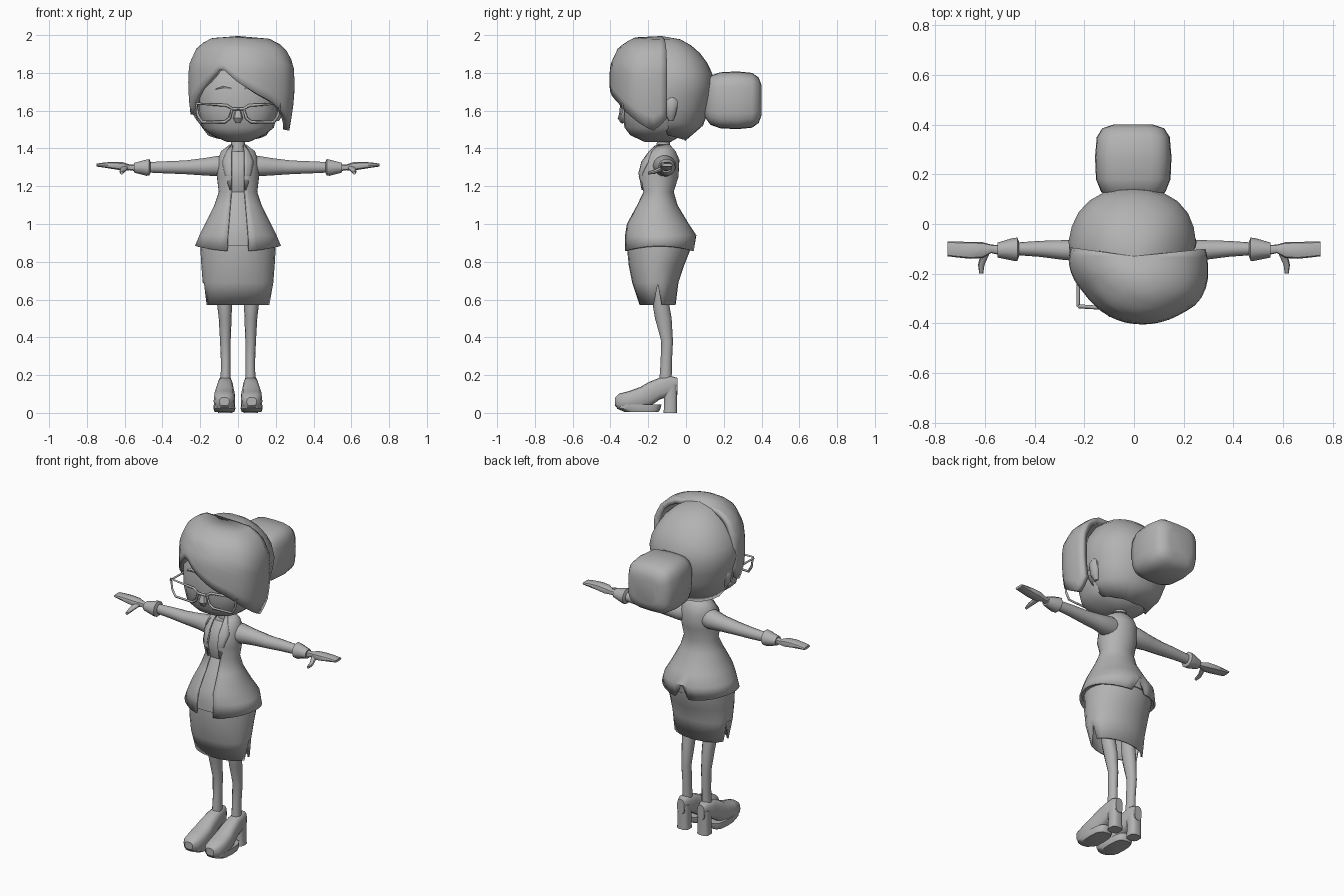
import bpy, bmesh, math
from mathutils import Vector

old = bpy.data.objects.get("Cube")
if old:
    bpy.data.objects.remove(old, do_unlink=True)

grey = bpy.data.materials.new("plain grey")
grey.use_nodes = True
grey.diffuse_color = (0.45, 0.45, 0.45, 1)
grey.node_tree.nodes["Principled BSDF"].inputs["Base Color"].default_value = grey.diffuse_color


def interp(table, t, k):
    """Linear lookup of column k in a table sorted by column 0."""
    for a, b in zip(table, table[1:]):
        if t <= b[0]:
            f = max(0, (t - a[0]) / (b[0] - a[0]))
            return a[k] + (b[k] - a[k]) * f
    return table[-1][k]


def finish(name, bm, mirror=False, thick=0, angle=40):
    bmesh.ops.recalc_face_normals(bm, faces=bm.faces)
    me = bpy.data.meshes.new(name)
    bm.to_mesh(me)
    bm.free()
    ob = bpy.data.objects.new(name, me)
    bpy.context.collection.objects.link(ob)
    me.materials.append(grey)
    bpy.ops.object.select_all(action='DESELECT')
    ob.select_set(True)
    bpy.context.view_layer.objects.active = ob
    bpy.ops.object.shade_smooth_by_angle(angle=math.radians(angle))
    if thick:
        mod = ob.modifiers.new("thickness", 'SOLIDIFY')
        mod.thickness, mod.offset = thick, -1
    if mirror:
        ob.modifiers.new("other side", 'MIRROR')
    return ob


def bridge(bm, rings, closed=True):
    for a, b in zip(rings, rings[1:]):
        n = len(a)
        for i in range(n if closed else n - 1):
            j = (i + 1) % n
            bm.faces.new((a[i], a[j], b[j], b[i]))


def loft(name, axis, rows, n=16, p=2, caps=True, edit=None, **kw):
    """Rounded rings (pos, c1, c2, r1, r2) along an axis; p sets squareness."""
    bm = bmesh.new()
    rings = []
    for pos, c1, c2, r1, r2 in rows:
        ring = []
        for i in range(n):
            a = 2 * math.pi * i / n
            c, s = math.cos(a), math.sin(a)
            u = c1 + r1 * math.copysign(abs(c) ** (2 / p), c)
            v = c2 + r2 * math.copysign(abs(s) ** (2 / p), s)
            co = {'x': (pos, u, v), 'y': (u, pos, v), 'z': (u, v, pos)}[axis]
            ring.append(bm.verts.new(co))
        rings.append(ring)
    bridge(bm, rings)
    if caps:
        bm.faces.new(rings[0])
        bm.faces.new(rings[-1])
    if edit:
        edit(rings)
    return finish(name, bm, **kw)


def span(z, rx, front, back):
    return (z, 0, (front + back) / 2, rx, (back - front) / 2)


# Head, nose, brows, ears and neck
loft("head", 'z', [span(*r) for r in (
    (1.435, .06, -.22, -.08), (1.47, .14, -.295, -.02), (1.51, .19, -.325, 0),
    (1.6, .212, -.34, .02), (1.74, .212, -.34, .02), (1.84, .17, -.3, 0),
    (1.9, .08, -.22, -.06))], n=20, p=2.4)
loft("nose", 'z', [(1.535, 0, -.335, .012, .01), (1.56, 0, -.338, .026, .024),
                   (1.6, 0, -.335, .016, .014), (1.63, 0, -.33, .006, .006)], n=8)
loft("neck", 'z', [(1.34, 0, -.12, .042, .04), (1.48, 0, -.12, .034, .032)], n=12)
loft("ear", 'z', [(1.545, .205, -.08, .012, .012), (1.58, .218, -.08, .02, .028),
                  (1.64, .228, -.075, .024, .035), (1.67, .225, -.075, .012, .02)],
     n=10, mirror=True)
loft("brow", 'x', [(.035, -.334, 1.72, .008, .009), (.08, -.329, 1.73, .008, .012),
                   (.12, -.318, 1.715, .008, .004)], n=6, mirror=True)


# Hair shells hanging from the crown: rows are azimuth, radius, lower edge
def hair(name, rows, profile, n, closed, thick):
    bm = bmesh.new()
    crown = bm.verts.new((0, -.13, 1.995))
    a0, a1 = rows[0][0], rows[-1][0]
    cols = []
    for i in range(n if closed else n + 1):
        a = a0 + (a1 - a0) * i / n
        radius, low = interp(rows, a, 1), interp(rows, a, 2)
        col = []
        for j in range(1, 11):
            z = 1.995 - (1.995 - low) * (j / 10) ** 1.5
            r = radius * interp(profile, 2 - z, 1)
            col.append(bm.verts.new((r * math.cos(math.radians(a)),
                                     -.13 + r * math.sin(math.radians(a)), z)))
        cols.append(col)
    pairs = list(zip(cols, cols[1:]))
    if closed:
        pairs.append((cols[-1], cols[0]))
    for a, b in pairs:
        bm.faces.new((crown, a[0], b[0]))
        for j in range(9):
            bm.faces.new((a[j], a[j + 1], b[j + 1], b[j]))
    finish(name, bm, thick=thick, angle=50)


hair("back_hair",
     [(0, .245, 1.55), (12, .255, 1.47), (45, .285, 1.45), (90, .28, 1.44),
      (135, .29, 1.45), (168, .27, 1.47), (180, .26, 1.55), (195, .235, 1.68),
      (220, .22, 1.84), (320, .22, 1.84), (345, .235, 1.68), (360, .245, 1.55)],
     [(0, 0), (.01, .28), (.07, .66), (.17, .93), (.25, 1), (.35, .95),
      (.5, .76), (.56, .45)], 28, True, .02)
hair("swept_fringe",
     [(172, .255, 1.66), (183, .265, 1.56), (200, .26, 1.64), (215, .25, 1.7),
      (235, .255, 1.77), (250, .265, 1.83), (270, .272, 1.75), (290, .285, 1.69),
      (310, .3, 1.64), (325, .32, 1.58), (340, .315, 1.52), (353, .3, 1.49),
      (366, .29, 1.56)],
     [(0, 0), (.012, .5), (.035, .68), (.07, .84), (.15, .98), (.2, 1), (.32, 1),
      (.4, .97), (.5, .91)], 26, False, .035)
loft("hair_bun", 'y', [(.1, 0, 1.655, .09, .09), (.13, -.003, 1.655, .13, .13),
                       (.18, -.003, 1.655, .15, .148), (.27, -.003, 1.655, .154, .153),
                       (.35, -.003, 1.655, .147, .145), (.385, -.003, 1.655, .125, .12),
                       (.4, -.003, 1.655, .08, .08)], n=24, p=3.6, angle=60)


# Glasses
def wire(name, points, cyclic, r=.008):
    cu = bpy.data.curves.new(name, 'CURVE')
    cu.dimensions, cu.bevel_depth, cu.bevel_resolution = '3D', r, 0
    sp = cu.splines.new('POLY')
    sp.points.add(len(points) - 1)
    for pt, co in zip(sp.points, points):
        pt.co = (*co, 1)
    sp.use_cyclic_u = cyclic
    cu.materials.append(grey)
    ob = bpy.data.objects.new(name, cu)
    bpy.context.collection.objects.link(ob)


for side, label in ((1, "left"), (-1, "right")):
    rim = [(.03, 1.61), (.06, 1.628), (.222, 1.638), (.212, 1.575), (.19, 1.54),
           (.07, 1.54), (.045, 1.56)]
    wire(label + "_rim", [(side * x, -.345 + x * .06, z) for x, z in rim], True)
    wire(label + "_temple", [(side * .225, -.333, 1.63), (side * .222, -.08, 1.63)], False, .007)
wire("glasses_bridge", [(-.03, -.35, 1.61), (.03, -.35, 1.61)], False)

# Jacket: rows are height, half width, front, back, half opening
JACKET = [(.885, .228, -.33, .045, .058), (.94, .205, -.33, .055, .055),
          (1.0, .175, -.32, .015, .05), (1.1, .125, -.265, -.045, .042),
          (1.17, .102, -.23, -.065, .036), (1.25, .112, -.256, -.04, .036),
          (1.34, .106, -.232, -.035, .036), (1.385, .09, -.195, -.055, .036),
          (1.42, .045, -.16, -.085, .032)]
bm = bmesh.new()
rings = []
for k, (z, rx, y0, y1, gap) in enumerate(JACKET):
    start = math.asin(gap / rx)
    ring = []
    for i in range(29):
        a = start + (2 * math.pi - 2 * start) * i / 28
        hem = -.03 * math.cos(a) ** 2 if k == 0 else 0
        if k == 0 and i == 14:
            hem = .05            # back vent
        ring.append(bm.verts.new((rx * math.sin(a),
                                  (y0 + y1) / 2 - (y1 - y0) / 2 * math.cos(a), z + hem)))
    rings.append(ring)
bridge(bm, rings, False)
finish("jacket", bm, thick=.01)
loft("blouse", 'z', [(z, 0, (a + b) / 2, rx - .009, (b - a) / 2 - .009)
                     for z, rx, a, b, g in JACKET[:-1]], n=24)

# Lapels laid over the jacket front
bm = bmesh.new()
rings = []
for z, x0, x1 in ((1.415, .028, .04), (1.385, .034, .06), (1.33, .034, .085),
                  (1.27, .036, .072), (1.18, .036, .044)):
    ring = []
    for i in range(4):
        x = x0 + (x1 - x0) * i / 3
        rx, a, b = (interp(JACKET, z, k) for k in (1, 2, 3))
        y = (a + b) / 2 - (b - a) / 2 * math.sqrt(max(0, 1 - (x / rx) ** 2))
        ring.append(bm.verts.new((x, y - .007, z)))
    rings.append(ring)
bridge(bm, rings, False)
finish("lapel", bm, mirror=True, thick=.007)


# Skirt with side slits
def slits(rings):
    for i in (0, 12):
        rings[0][i].co.z = .68


loft("skirt", 'z', [span(*r) for r in (
    (.57, .172, -.245, -.055), (.69, .187, -.285, -.04), (.78, .194, -.303, -.01),
    (.88, .2, -.313, .03), (.93, .195, -.31, .03))],
    n=24, caps=False, edit=slits, thick=.01)

# Arms, cuffs, hands and thumbs
loft("sleeve", 'x', [(.04, -.115, 1.31, .05, .06), (.1, -.113, 1.307, .062, .056),
                     (.18, -.107, 1.303, .045, .047), (.28, -.105, 1.3, .04, .037),
                     (.38, -.1, 1.3, .032, .033), (.48, -.1, 1.3, .025, .028)],
     n=14, mirror=True)
loft("cuff", 'x', [(.462, -.1, 1.3, .028, .03), (.47, -.102, 1.3, .047, .046),
                   (.485, -.102, 1.298, .046, .045), (.55, -.105, 1.298, .03, .027)],
     n=10, mirror=True)
loft("hand", 'x', [(.54, -.105, 1.298, .02, .019), (.575, -.1, 1.3, .017, .016),
                   (.61, -.105, 1.305, .032, .023), (.66, -.106, 1.31, .034, .02),
                   (.71, -.103, 1.312, .032, .014), (.75, -.1, 1.312, .03, .008)],
     n=10, p=2.6, mirror=True)
loft("thumb", 'y', [(-.2, .615, 1.27, .008, .008), (-.165, .615, 1.278, .013, .012),
                    (-.12, .6, 1.298, .018, .014)], n=8, mirror=True)

# Legs and heeled shoes
loft("leg", 'z', [(.7, .075, -.14, .042, .045), (.57, .071, -.132, .039, .044),
                  (.5, .068, -.12, .034, .044), (.38, .067, -.1, .028, .031),
                  (.26, .065, -.105, .025, .03), (.13, .066, -.11, .028, .034)],
     n=12, mirror=True)
loft("shoe", 'y', [(-.375, .072, .06, .026, .022), (-.355, .072, .06, .048, .042),
                   (-.3, .072, .064, .057, .052), (-.24, .071, .078, .056, .06),
                   (-.2, .07, .095, .05, .067), (-.14, .068, .128, .042, .058),
                   (-.08, .068, .143, .038, .052), (-.045, .068, .14, .024, .045)],
     n=16, p=2.8, mirror=True)
loft("sole", 'z', [(.005, .072, -.235, .052, .09), (.022, .072, -.25, .058, .115),
                   (.045, .072, -.25, .056, .12)], n=16, p=3, mirror=True)
loft("heel", 'z', [(0, .068, -.083, .038, .036), (.07, .068, -.082, .035, .034),
                   (.15, .068, -.085, .038, .039)], n=14, p=3, mirror=True)
